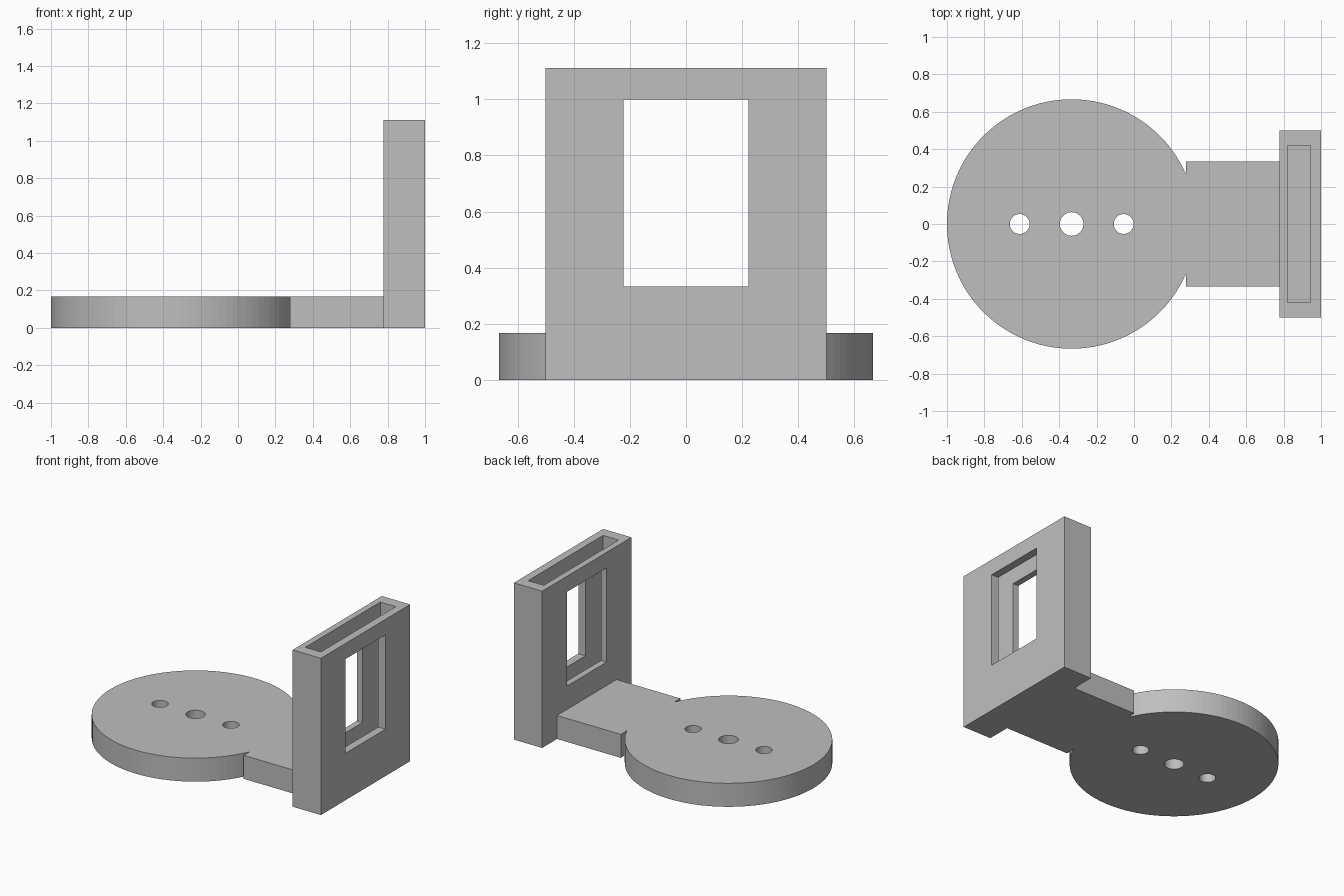
import bpy, bmesh
from math import acos, cos, sin, pi, tau

cube = bpy.data.objects.get("Cube")
if cube:
    bpy.data.objects.remove(cube, do_unlink=True)

# One plain grey for the whole bracket
grey = bpy.data.materials.new("plain_grey")
grey.use_nodes = True
COLOUR = (0.52, 0.52, 0.52, 1)
grey.diffuse_color = COLOUR
grey.node_tree.nodes["Principled BSDF"].inputs["Base Color"].default_value = COLOUR


def prism(name, outline, z0, z1):
    """Extrude a closed xy outline from z0 to z1."""
    bm = bmesh.new()
    face = bm.faces.new([bm.verts.new((x, y, z0)) for x, y in outline])
    top = bmesh.ops.extrude_face_region(bm, geom=[face])["geom"]
    bmesh.ops.translate(bm, vec=(0, 0, z1 - z0),
                        verts=[v for v in top if isinstance(v, bmesh.types.BMVert)])
    bmesh.ops.recalc_face_normals(bm, faces=bm.faces)
    mesh = bpy.data.meshes.new(name)
    bm.to_mesh(mesh)
    bm.free()
    mesh.materials.append(grey)
    obj = bpy.data.objects.new(name, mesh)
    bpy.context.collection.objects.link(obj)
    return obj


def box(name, x0, x1, half_y, z0, z1):
    return prism(name, [(x0, -half_y), (x1, -half_y), (x1, half_y), (x0, half_y)], z0, z1)


def arc(cx, r, start, end, n):
    """n + 1 points on an arc centred on the x axis."""
    steps = [start + (end - start) * i / n for i in range(n + 1)]
    return [(cx + r * cos(a), r * sin(a)) for a in steps]


def cut(target, cutter):
    """Subtract the cutter, then delete it."""
    mod = target.modifiers.new("cut", 'BOOLEAN')
    mod.operation = 'DIFFERENCE'
    mod.solver = 'EXACT'
    mod.object = cutter
    cutter.hide_render = True
    bpy.ops.object.select_all(action='DESELECT')
    bpy.context.view_layer.objects.active = target
    target.select_set(True)
    bpy.ops.object.modifier_apply(modifier=mod.name)
    bpy.data.objects.remove(cutter, do_unlink=True)


# Round base with its neck in a single outline
CENTRE, RADIUS, THICK = -1 / 3, 2 / 3, 1 / 6
NECK_START, NECK_END, NECK_HALF = 0.278, 0.778, 1 / 3
gap = acos((NECK_START - CENTRE) / RADIUS)
outline = arc(CENTRE, RADIUS, gap, tau - gap, 88)
outline += [(NECK_START, -NECK_HALF), (NECK_END, -NECK_HALF),
            (NECK_END, NECK_HALF), (NECK_START, NECK_HALF)]
base = prism("round_base_with_neck", outline, 0, THICK)

# Three screw holes
for offset, r in ((-0.278, 0.053), (0, 0.063), (0.278, 0.053)):
    ring = arc(CENTRE + offset, r, 0, tau, 48)[:-1]
    cut(base, prism("hole_cutter", ring, -0.1, THICK + 0.1))

# Upright holder, with a slot open at the top and a window through both walls
holder = box("upright_holder", NECK_END, 1, 0.5, 0, 1.111)
cut(holder, box("slot_cutter", 0.822, 0.944, 0.42, 0.222, 1.3))
cut(holder, box("window_cutter", 0.6, 1.2, 0.222, 0.333, 1))
